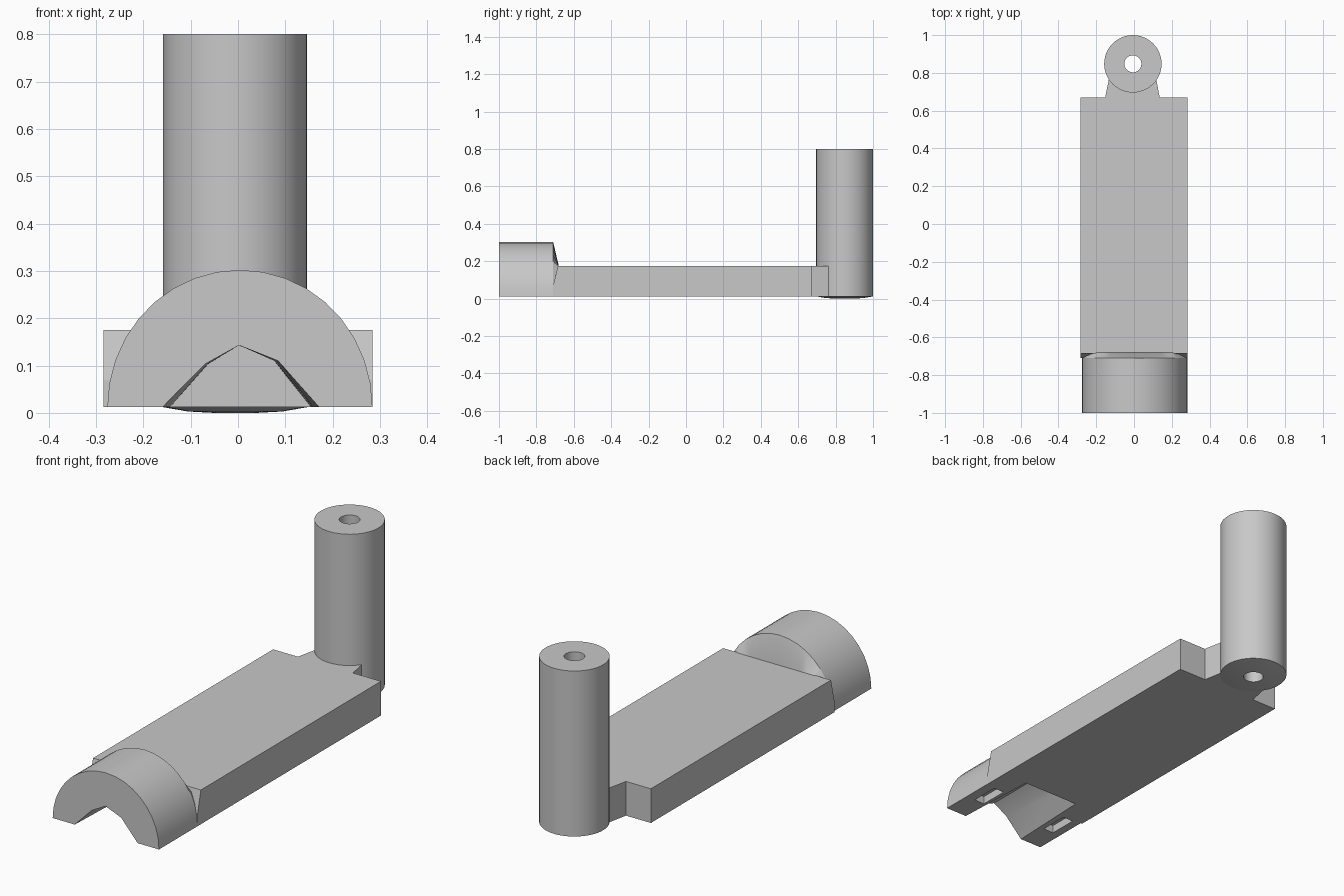
import bpy, bmesh
from math import sin, cos, pi, radians

cube = bpy.data.objects.get("Cube")
if cube:
    bpy.data.objects.remove(cube, do_unlink=True)

grey = bpy.data.materials.new("plain grey")
grey.use_nodes = True
grey.diffuse_color = (0.58, 0.58, 0.58, 1)
grey.node_tree.nodes["Principled BSDF"].inputs["Base Color"].default_value = grey.diffuse_color


def loft(name, rings, wrap=False):
    """Skin closed rings of points; cap the ends, or wrap the last to the first."""
    bm = bmesh.new()
    rows = [[bm.verts.new(p) for p in ring] for ring in rings]
    pairs = list(zip(rows, rows[1:]))
    if wrap:
        pairs.append((rows[-1], rows[0]))
    else:
        bm.faces.new(rows[0])
        bm.faces.new(rows[-1])
    n = len(rows[0])
    for a, b in pairs:
        for i in range(n):
            j = (i + 1) % n
            bm.faces.new((a[i], a[j], b[j], b[i]))
    bmesh.ops.recalc_face_normals(bm, faces=bm.faces)
    mesh = bpy.data.meshes.new(name)
    bm.to_mesh(mesh)
    bm.free()
    mesh.materials.append(grey)
    obj = bpy.data.objects.new(name, mesh)
    bpy.context.collection.objects.link(obj)
    return obj


def activate(obj):
    bpy.ops.object.select_all(action='DESELECT')
    obj.select_set(True)
    bpy.context.view_layer.objects.active = obj


def cut(obj, cutter):
    mod = obj.modifiers.new("cut", 'BOOLEAN')
    mod.operation = 'DIFFERENCE'
    mod.solver = 'EXACT'
    mod.object = cutter
    activate(obj)
    bpy.ops.object.modifier_apply(modifier=mod.name)


BASE, DECK_TOP = 0.012, 0.175

# Long deck, its front end leaning back above the lower edge
side = [(-0.71, BASE), (-0.71, 0.07), (-0.685, DECK_TOP), (0.67, DECK_TOP), (0.67, BASE)]
deck = loft("deck", [[(x, y, z) for y, z in side] for x in (-0.284, 0.284)])

# Tapered neck between deck and post
plan = [(-0.155, 0.66), (0.138, 0.66), (0.115, 0.78), (-0.13, 0.78)]
neck = loft("neck", [[(x, y, z) for x, y in plan] for z in (BASE, DECK_TOP)])

# Half-round front end with a sloped back face running down to the deck
SEG = 18
arc = [(0.004 + 0.28 * cos(pi * i / SEG), BASE + 0.29 * sin(pi * i / SEG))
       for i in range(SEG + 1)]
front_arch = loft("front_arch", [
    [(x, -1.0, z) for x, z in arc],
    [(x, -0.71, z) for x, z in arc],
    [(x * 0.94, -0.68, min(z, DECK_TOP - 0.001)) for x, z in arc]])

# Pointed tunnel under the front end, narrowing into the deck
opening = [(-0.172, 0.0), (-0.16, BASE), (-0.07, 0.103), (0.002, 0.143),
           (0.085, 0.11), (0.172, BASE), (0.183, 0.0)]
tunnel = loft("tunnel_cutter", [[(x * s, y, z) for x, z in opening]
                                for y, s in ((-1.01, 1.0), (-0.59, 0.9))])
cut(front_arch, tunnel)
cut(deck, tunnel)
bpy.data.objects.remove(tunnel, do_unlink=True)

# Small underside pockets in both feet of the arch
for s in (-1, 1):
    rect = [(0.18 * s, -0.86), (0.235 * s, -0.86), (0.235 * s, -0.72), (0.18 * s, -0.72)]
    pocket = loft("pocket_cutter", [[(x, y, z) for x, y in rect] for z in (-0.02, 0.05)])
    cut(front_arch, pocket)
    bpy.data.objects.remove(pocket, do_unlink=True)

# Upright hollow post with a shallow domed underside
wall = [(0.045, 0.0), (0.1, 0.003), (0.152, BASE), (0.152, 0.8), (0.045, 0.8)]
TURN = 48
post = loft("post", [[(-0.006 + r * cos(2 * pi * i / TURN), 0.848 + r * sin(2 * pi * i / TURN), z)
                      for r, z in wall] for i in range(TURN)], wrap=True)

for obj in (front_arch, post):
    activate(obj)
    bpy.ops.object.shade_smooth_by_angle(angle=radians(22))
